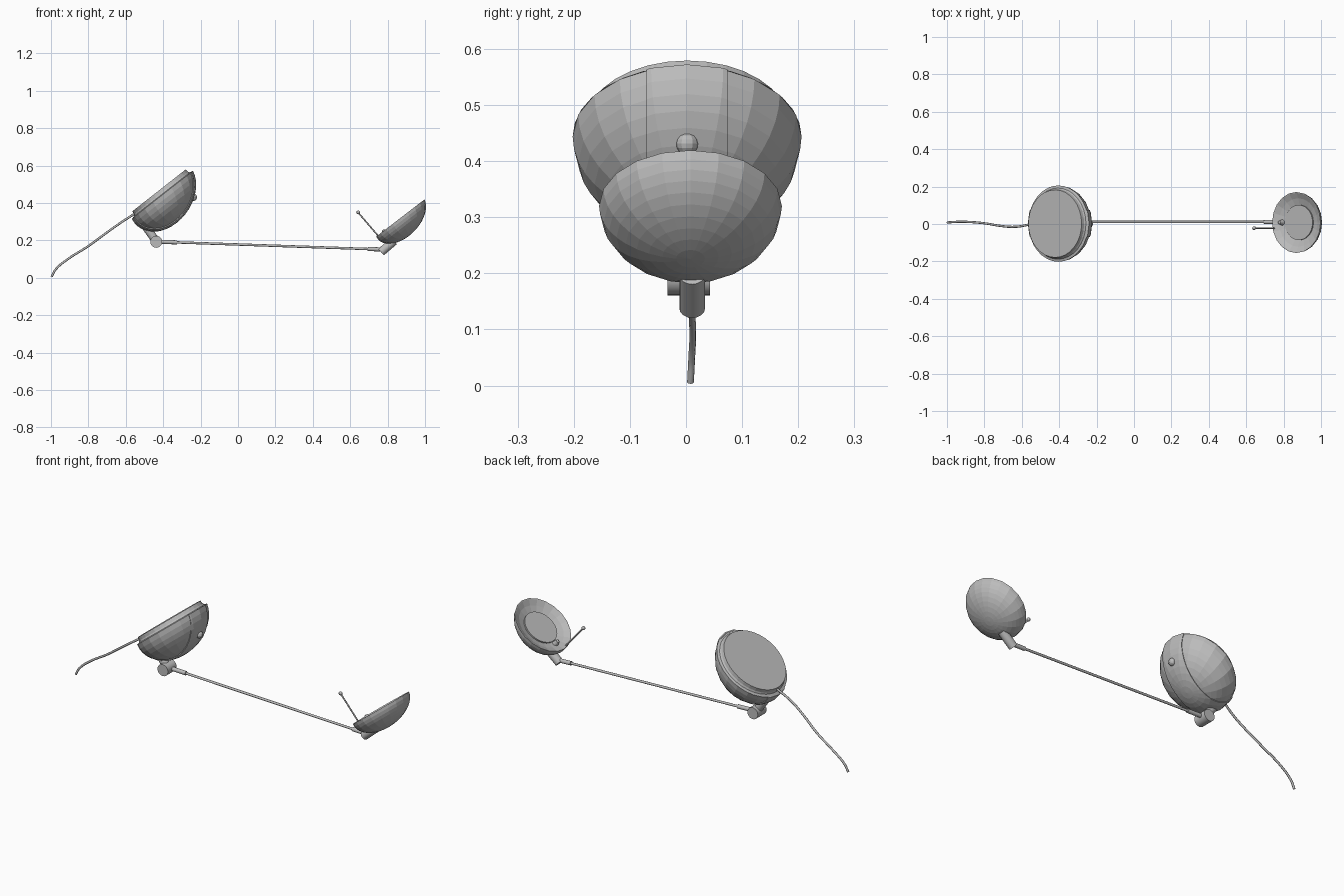
import bpy, bmesh
from math import sin, cos, pi, sqrt
from mathutils import Matrix, Vector

cube = bpy.data.objects.get("Cube")
if cube:
    bpy.data.objects.remove(cube)

grey = bpy.data.materials.new("plain_grey")
grey.use_nodes = True
grey.diffuse_color = (0.5, 0.5, 0.5, 1)
grey.node_tree.nodes["Principled BSDF"].inputs["Base Color"].default_value = (0.5, 0.5, 0.5, 1)


def finish(name, bm, matrix=None):
    if matrix:
        bm.transform(matrix)
    bmesh.ops.recalc_face_normals(bm, faces=bm.faces)
    mesh = bpy.data.meshes.new(name)
    bm.to_mesh(mesh)
    bm.free()
    mesh.materials.append(grey)
    obj = bpy.data.objects.new(name, mesh)
    bpy.context.collection.objects.link(obj)
    return obj


def frame(center, u):
    """Tilted frame: local x runs along the rim, local z points out of the open side."""
    u = Vector(u).normalized()
    n = Vector((-u.z, 0, u.x))
    rot = Matrix((u, (0, 1, 0), n)).transposed().to_4x4()
    return Matrix.Translation(center) @ rot


def lathe(profile, segments=20):
    """Spin (radius, height) pairs round local z; zero radius closes the end."""
    bm = bmesh.new()
    rings = []
    for r, z in profile:
        if r < 1e-5:
            rings.append([bm.verts.new((0, 0, z))] * segments)
        else:
            rings.append([bm.verts.new((r * cos(2 * pi * i / segments),
                                        r * sin(2 * pi * i / segments), z))
                          for i in range(segments)])
    for a, b in zip(rings, rings[1:]):
        for i in range(segments):
            j = (i + 1) % segments
            bm.faces.new(dict.fromkeys((a[i], a[j], b[j], b[i])))
    return bm


def bowl(radius, depth, steps=10):
    angles = [i * pi / 2 / steps for i in range(steps + 1)]
    return [(radius * cos(a), -depth * sin(a)) for a in angles]


def rod(name, a, b, radius, segments=12, smooth=True):
    a, b = Vector(a), Vector(b)
    bm = bmesh.new()
    bmesh.ops.create_cone(bm, cap_ends=True, segments=segments, radius1=radius,
                          radius2=radius, depth=(b - a).length)
    turn = (b - a).to_track_quat('Z', 'Y').to_matrix().to_4x4()
    obj = finish(name, bm, Matrix.Translation((a + b) / 2) @ turn)
    if smooth:
        for p in obj.data.polygons:
            p.use_smooth = len(p.vertices) == 4
    return obj


def ball(name, center, radius):
    bm = bmesh.new()
    bmesh.ops.create_uvsphere(bm, u_segments=12, v_segments=8, radius=radius)
    return finish(name, bm, Matrix.Translation(center))


# The bowls lean slightly relative to their rims
lean = Matrix.Identity(4)
lean[0][2] = 0.2

# Weighted base: bowl, raised strip, plate and button
base = frame((-0.404, 0.002, 0.444), (0.787, 0, 0.617))
finish("base_bowl", lathe(bowl(0.204, 0.16)), base @ lean)

strip = lathe(bowl(0.208, 0.165))
for side in (-1, 1):
    bmesh.ops.bisect_plane(strip, geom=strip.verts[:] + strip.edges[:] + strip.faces[:],
                           plane_co=(0, side * 0.072, 0), plane_no=(0, side, 0),
                           clear_outer=True)
strip_obj = finish("base_strip", strip, base @ lean)
thick = strip_obj.modifiers.new("thickness", 'SOLIDIFY')
thick.thickness = 0.008

finish("base_plate", lathe([(0.204, 0), (0.19, 0.004), (0.184, 0.012),
                            (0.181, 0.03), (0, 0.03)], 32), base)
ball("base_button", base @ Vector((0.122, 0, -0.112)), 0.02)

# Power cord
cord = bpy.data.curves.new("power_cord", 'CURVE')
cord.dimensions = '3D'
cord.bevel_depth = 0.006
cord.bevel_resolution = 2
cord.resolution_u = 5
cord.use_fill_caps = True
cord.materials.append(grey)
path = [(-0.997, 0.008, 0.006), (-0.975, 0.01, 0.045), (-0.91, 0.012, 0.1),
        (-0.8, 0.004, 0.17), (-0.714, -0.01, 0.233), (-0.634, -0.015, 0.29),
        (-0.545, 0, 0.348)]
spline = cord.splines.new('BEZIER')
spline.bezier_points.add(len(path) - 1)
for point, co in zip(spline.bezier_points, path):
    point.co = co
    point.handle_left_type = point.handle_right_type = 'AUTO'
bpy.context.collection.objects.link(bpy.data.objects.new("power_cord", cord))

# Base joint and neck
rod("base_neck", (-0.515, 0.005, 0.305), (-0.437, 0.005, 0.195), 0.022, 16)
rod("base_joint", (-0.437, -0.033, 0.193), (-0.437, 0.043, 0.193), 0.032, 20)

# Arm with a thicker sleeve at each end
arm_start, arm_end = Vector((-0.42, 0.011, 0.193)), Vector((0.765, 0.011, 0.152))
along = arm_end - arm_start
rod("arm", arm_start, arm_end, 0.0065)
rod("arm_sleeve_base", arm_start, arm_start + along * 0.08, 0.011)
rod("arm_sleeve_head", arm_end - along * 0.06, arm_end, 0.011)

# Head joint
rod("head_joint", (0.765, 0.011, 0.138), (0.835, 0.011, 0.198), 0.023, 16)

# Lamp head: outer bowl, shallow reflector and diffuser disc
head = frame((0.868, 0.008, 0.32), (0.792, 0, 0.61))
finish("head_bowl", lathe(bowl(0.163, 0.104)), head @ lean)
finish("head_reflector", lathe([(0.163, 0), (0.158, -0.001), (0.13, -0.016),
                                (0.094, -0.028)]), head)
finish("head_diffuser", lathe([(0.094, -0.028), (0.094, -0.02), (0, -0.02)], 28), head)
finish("head_socket", lathe([(0.016, -0.022), (0.009, 0.004), (0, 0.008)], 12),
       head @ Matrix.Translation((-0.112, 0, 0)))

# Handle stick with a ball tip
tip = (0.642, -0.022, 0.35)
rod("handle_stick", tip, (0.768, -0.022, 0.203), 0.004, 8)
ball("handle_tip", tip, 0.01)
